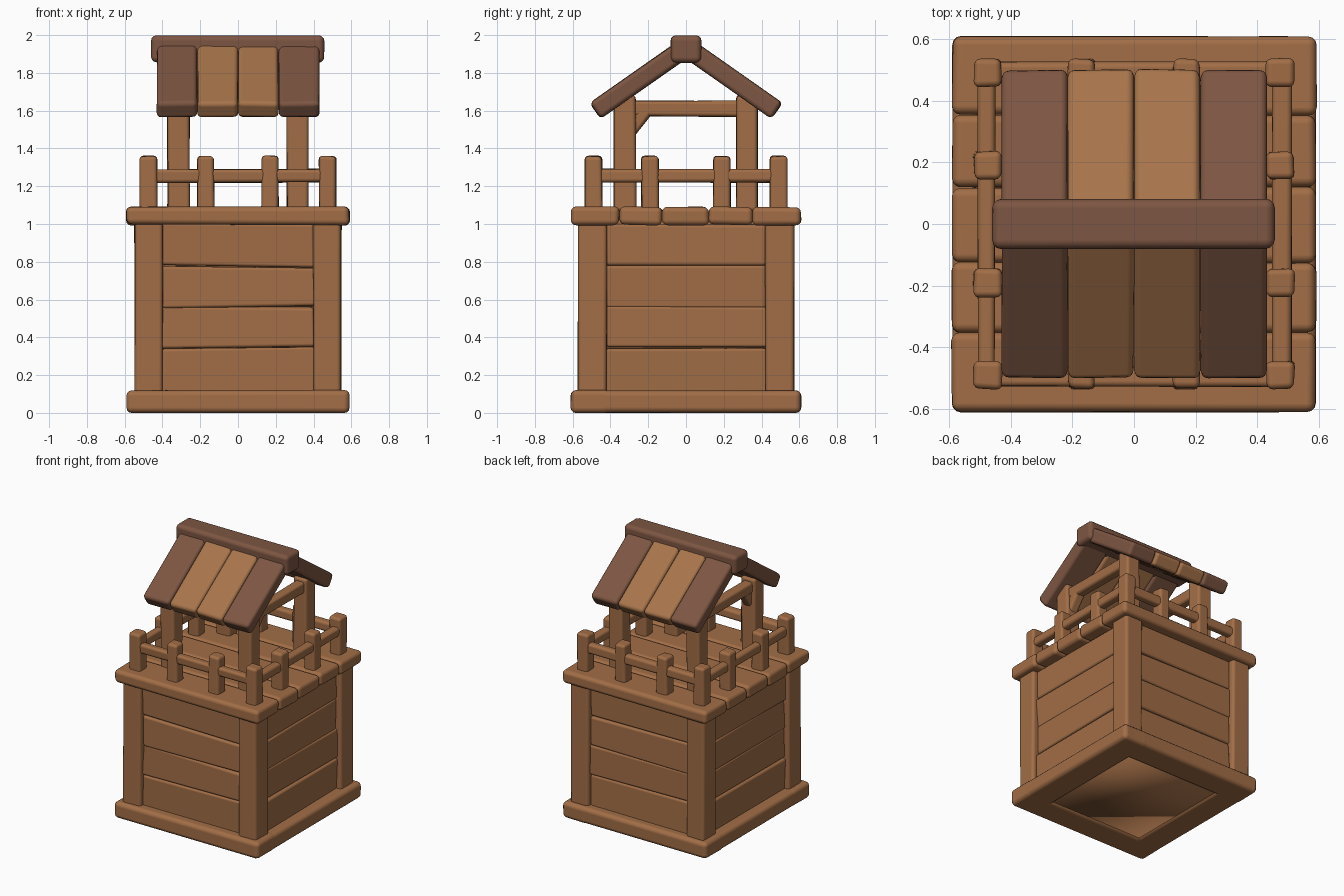
import bpy, bmesh, math, random
from mathutils import Matrix, Vector

if "Cube" in bpy.data.objects:
    bpy.data.objects.remove(bpy.data.objects["Cube"])

random.seed(4)


def material(name, rgb):
    m = bpy.data.materials.new(name)
    m.diffuse_color = (*rgb, 1)
    m.use_nodes = True
    m.node_tree.nodes["Principled BSDF"].inputs["Base Color"].default_value = m.diffuse_color
    return m


WOOD = material("warm wood", (0.36, 0.155, 0.062))
LIGHT = material("light roof wood", (0.39, 0.175, 0.07))
DARK = material("dark roof wood", (0.205, 0.092, 0.054))


def beam(name, lo, hi, mat=WOOD, bevel=0.02, wobble=0.005, rot_x=0.0):
    """Rounded, slightly hand-cut timber between two corners, turned about its centre."""
    lo, hi = Vector(lo), Vector(hi)
    bm = bmesh.new()
    bmesh.ops.create_cube(bm, size=1)
    size = hi - lo
    for v in bm.verts:
        v.co = Vector([c * s + random.uniform(-wobble, wobble) for c, s in zip(v.co, size)])
    bmesh.ops.rotate(bm, verts=bm.verts, cent=(0, 0, 0), matrix=Matrix.Rotation(rot_x, 3, 'X'))
    bmesh.ops.translate(bm, verts=bm.verts, vec=(lo + hi) / 2)
    for f in bm.faces:
        f.smooth = True
    me = bpy.data.meshes.new(name)
    bm.to_mesh(me)
    bm.free()
    me.materials.append(mat)
    ob = bpy.data.objects.new(name, me)
    bpy.context.collection.objects.link(ob)
    if bevel:
        b = ob.modifiers.new("round", 'BEVEL')
        b.width, b.segments, b.harden_normals = bevel, 3, True
    return ob


# base frame around a slightly recessed bottom panel
for s in (-1, 1):
    y0, y1 = sorted((s * 0.40, s * 0.61))
    beam("base_beam_x", (-0.59, y0, 0), (0.59, y1, 0.12), bevel=0.03, wobble=0.002)
    x0, x1 = sorted((s * 0.38, s * 0.59))
    beam("base_beam_y", (x0, -0.609, 0.001), (x1, 0.609, 0.119), bevel=0.03, wobble=0.002)
beam("bottom_panel", (-0.45, -0.47, 0.015), (0.45, 0.47, 0.1), bevel=0, wobble=0)

# solid core behind the wall planks
beam("wall_core", (-0.48, -0.5, 0.08), (0.48, 0.5, 1.02), bevel=0, wobble=0)

# corner posts
for sx in (-1, 1):
    for sy in (-1, 1):
        x0, x1 = sorted((sx * 0.40, sx * 0.547))
        y0, y1 = sorted((sy * 0.42, sy * 0.573))
        beam("corner_post", (x0, y0, 0.1), (x1, y1, 1.02), bevel=0.022, wobble=0.003)

# horizontal wall planks
levels = [0.10, 0.345, 0.56, 0.775, 1.0]
for z0, z1 in zip(levels, levels[1:]):
    for s in (-1, 1):
        y0, y1 = sorted((s * 0.46, s * 0.54))
        beam("wall_plank_x", (-0.405, y0, z0), (0.405, y1, z1), bevel=0.016, wobble=0.008)
        x0, x1 = sorted((s * 0.44, s * 0.515))
        beam("wall_plank_y", (x0, -0.425, z0), (x1, 0.425, z1), bevel=0.016, wobble=0.008)

# deck planks across the full width
seams = [-0.61, -0.355, -0.125, 0.12, 0.355, 0.61]
for y0, y1 in zip(seams, seams[1:]):
    beam("deck_plank", (-0.59, y0, 0.995), (0.59, y1, 1.09), bevel=0.028, wobble=0.004)

# fence posts and rails
stops_x = (-0.475, -0.17, 0.17, 0.475)
stops_y = (-0.49, -0.19, 0.19, 0.49)
for i, x in enumerate(stops_x):
    for j, y in enumerate(stops_y):
        if i in (0, 3) or j in (0, 3):
            beam("fence_post", (x - 0.045, y - 0.045, 1.07), (x + 0.045, y + 0.045, 1.36), wobble=0.004)
for s in (-1, 1):
    beam("fence_rail_x", (-0.475, s * 0.495 - 0.03, 1.22), (0.475, s * 0.495 + 0.03, 1.29))
    beam("fence_rail_y", (s * 0.48 - 0.03, -0.49, 1.22), (s * 0.48 + 0.03, 0.49, 1.29))

# roof supports, cross beams and braces
for sx in (-1, 1):
    x = sx * 0.315
    for sy in (-1, 1):
        y = sy * 0.323
        beam("roof_post", (x - 0.057, y - 0.057, 1.07), (x + 0.057, y + 0.057, 1.68))
    beam("cross_beam", (x - 0.04, -0.32, 1.57), (x + 0.04, 0.32, 1.65))
    beam("brace", (x - 0.035, -0.36, 1.505), (x + 0.035, -0.16, 1.575), rot_x=math.radians(52))

# pitched roof planks, dark at the ends
pitch = math.radians(35)
edges = [-0.43, -0.215, 0, 0.215, 0.43]
for s in (-1, 1):
    for i, (x0, x1) in enumerate(zip(edges, edges[1:])):
        mat = DARK if i in (0, 3) else LIGHT
        beam("roof_plank", (x0, s * 0.241 - 0.293, 1.717), (x1, s * 0.241 + 0.293, 1.817),
             mat, bevel=0.024, wobble=0.003, rot_x=-s * pitch)

# ridge beam
beam("ridge_beam", (-0.46, -0.082, 1.855), (0.457, 0.082, 2.0), DARK, bevel=0.03, wobble=0.002)
